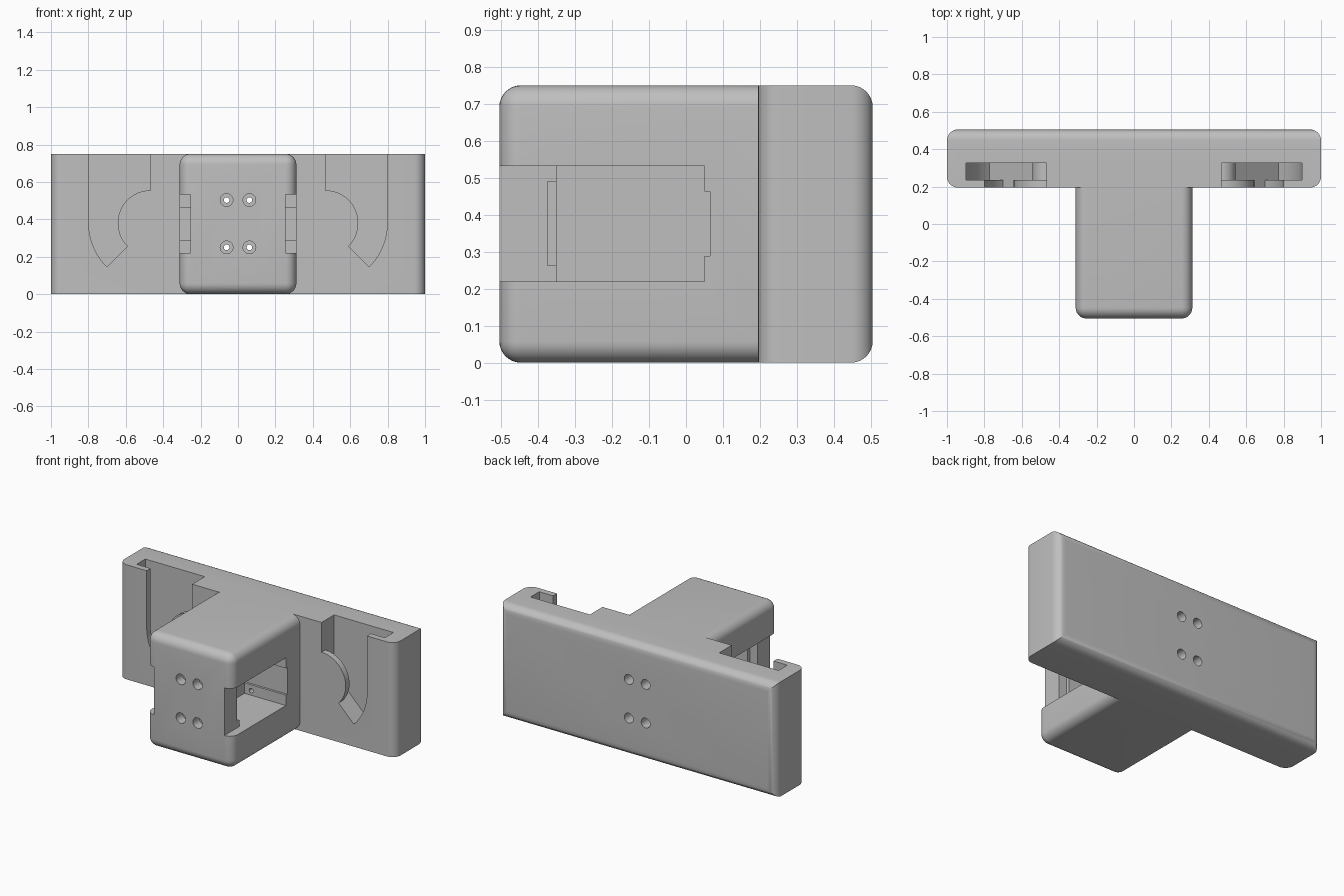
import bpy, bmesh
from math import cos, sin, radians
from mathutils import Matrix, Vector

if "Cube" in bpy.data.objects:
    bpy.data.objects.remove(bpy.data.objects["Cube"])

grey = bpy.data.materials.new("plain_grey")
grey.use_nodes = True
colour = (0.52, 0.52, 0.52, 1)
grey.diffuse_color = colour
grey.node_tree.nodes["Principled BSDF"].inputs["Base Color"].default_value = colour


def finish(name, bm):
    bmesh.ops.recalc_face_normals(bm, faces=bm.faces[:])
    mesh = bpy.data.meshes.new(name)
    bm.to_mesh(mesh)
    bm.free()
    mesh.materials.append(grey)
    obj = bpy.data.objects.new(name, mesh)
    bpy.context.collection.objects.link(obj)
    return obj


def block(name, x, y, z, rounded=None, radius=0.058):
    """Box between limits; edges whose middle passes the rule get rounded."""
    bm = bmesh.new()
    lo, hi = Vector((x[0], y[0], z[0])), Vector((x[1], y[1], z[1]))
    size = hi - lo
    place = Matrix.Translation((lo + hi) / 2) @ Matrix.Diagonal((*size, 1))
    bmesh.ops.create_cube(bm, size=1, matrix=place)
    if rounded:
        edges = [e for e in bm.edges if rounded(e)]
        bmesh.ops.bevel(bm, geom=edges, offset=radius, segments=8,
                        profile=0.5, affect='EDGES')
    return finish(name, bm)


def rod(name, x, z, radius, y0, y1):
    bm = bmesh.new()
    place = Matrix.Translation((x, (y0 + y1) / 2, z)) @ Matrix.Rotation(radians(90), 4, 'X')
    bmesh.ops.create_cone(bm, cap_ends=True, segments=32, radius1=radius,
                          radius2=radius, depth=abs(y1 - y0), matrix=place)
    return finish(name, bm)


def hook_slot(name, side, inner, outer, y0, y1):
    """Straight drop from the top edge, ending in an eighth-turn arc."""
    cx, cz, top = 0.468, 0.38, 0.9

    def arc(r, start, end, steps):
        for i in range(steps + 1):
            a = radians(start + (end - start) * i / steps)
            yield cx + r * cos(a), cz + r * sin(a)

    outline = [(cx, top), (cx + outer, top)]
    outline += arc(outer, 0, -45, 16)
    outline += arc(inner, -45, 90, 32)
    bm = bmesh.new()
    face = bm.faces.new([bm.verts.new((side * x, y0, z)) for x, z in outline])
    new = bmesh.ops.extrude_face_region(bm, geom=[face])["geom"]
    verts = [v for v in new if isinstance(v, bmesh.types.BMVert)]
    bmesh.ops.translate(bm, vec=(0, y1 - y0, 0), verts=verts)
    return finish(name, bm)


def combine(target, tool, operation):
    bpy.context.view_layer.objects.active = target
    mod = target.modifiers.new(operation.lower(), 'BOOLEAN')
    mod.operation = operation
    mod.solver = 'EXACT'
    mod.object = tool
    bpy.ops.object.modifier_apply(modifier=mod.name)
    bpy.data.objects.remove(tool)


def middle(e):
    return (e.verts[0].co + e.verts[1].co) / 2


def is_upright(e):
    return abs(e.verts[0].co.z - e.verts[1].co.z) > 0.1


# Wide back plate: upright corners and rear edges rounded
bracket = block("bracket_body", (-1, 1), (0.195, 0.505), (0, 0.75),
                lambda e: is_upright(e) or middle(e).y > 0.5)

# Projecting block: everything rounded except where it meets the plate
arm = block("arm_block", (-0.312, 0.312), (-0.505, 0.36), (0, 0.75),
            lambda e: middle(e).y < 0.3)
# Rear part of the arm stays inside the plate
combine(arm, block("trim", (-1, 1), (0.22, 0.6), (-1, 1)), 'DIFFERENCE')
combine(bracket, arm, 'UNION')

for side in (-1, 1):
    def span(a, b):
        return sorted((side * a, side * b))

    # Hooked T-slots: narrow mouth, wider channel behind
    for inner, outer, y0, y1 in ((0.175, 0.33, 0.1, 0.236), (0.075, 0.43, 0.235, 0.325)):
        combine(bracket, hook_slot("slot", side, inner, outer, y0, y1), 'DIFFERENCE')

    # Side cavity, lid recess reaching the front, and the two catch grooves
    for x, y, z in (
        (span(0.012, 0.4), (-0.35, 0.05), (0.22, 0.532)),
        (span(0.255, 0.4), (-0.6, -0.34), (0.22, 0.532)),
        (span(0.2, 0.4), (-0.375, -0.34), (0.263, 0.49)),
        (span(0.012, 0.4), (0.04, 0.065), (0.288, 0.463)),
    ):
        combine(bracket, block("pocket", x, y, z), 'DIFFERENCE')

    # Counterbored screw holes, front and back
    for z in (0.25, 0.503):
        x = side * 0.061
        for radius, y0, y1 in ((0.015, -0.6, 0.6), (0.034, -0.6, -0.44), (0.032, 0.42, 0.6)):
            combine(bracket, rod("bore", x, z, radius, y0, y1), 'DIFFERENCE')

# Smooth the rounds while keeping the machined edges sharp
for p in bracket.data.polygons:
    p.material_index = 0
bpy.ops.object.select_all(action='DESELECT')
bracket.select_set(True)
bpy.context.view_layer.objects.active = bracket
bpy.ops.object.shade_smooth_by_angle(angle=radians(30))
